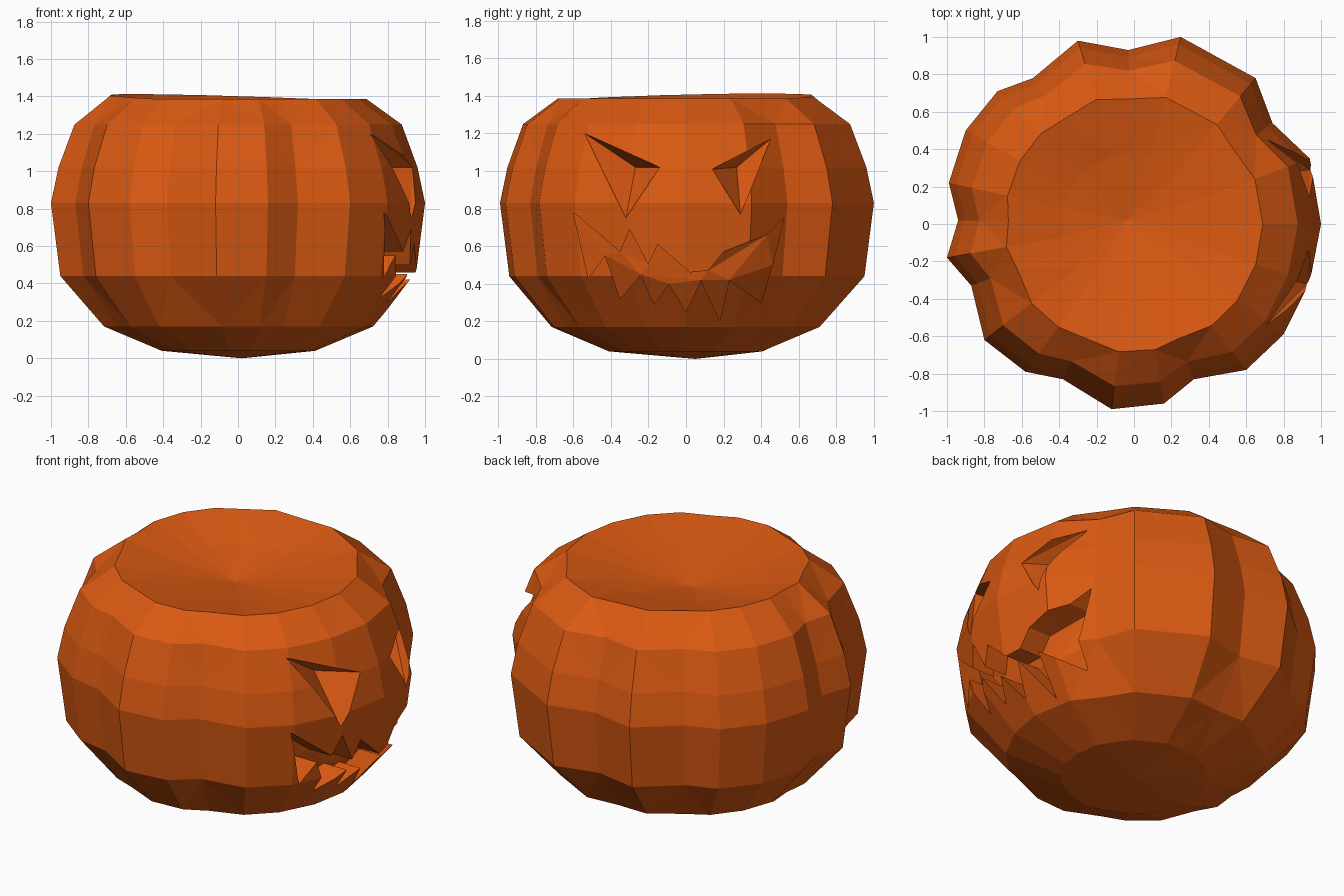
import bpy, bmesh, math
from mathutils import Vector

if "Cube" in bpy.data.objects:
    bpy.data.objects.remove(bpy.data.objects["Cube"])

# Ribbed outline seen from above (face points toward +x)
OUTLINE = [(1.0, 0.0), (0.94, 0.35), (0.74, 0.54), (0.65, 0.78), (0.25, 1.0), (-0.03, 0.93),
           (-0.3, 0.98), (-0.54, 0.78), (-0.73, 0.71), (-0.9, 0.5), (-0.99, 0.22), (-0.94, 0.02),
           (-1.0, -0.18), (-0.87, -0.33), (-0.8, -0.62), (-0.58, -0.79), (-0.38, -0.83),
           (-0.12, -0.99), (0.16, -0.96), (0.32, -0.83), (0.6, -0.78), (0.8, -0.59), (0.94, -0.31)]
# Rings: height, scale, rib strength
RINGS = [(0.04, 0.43, 0.2), (0.17, 0.74, 0.5), (0.44, 0.95, 1), (0.83, 1.0, 1),
         (1.02, 0.96, 1), (1.25, 0.88, 0.9), (1.385, 0.71, 0.4), (1.33, 0.4, 0.2)]


def interp(table, t):
    for (a, va), (b, vb) in zip(table, table[1:]):
        if t <= b:
            return va + (vb - va) * (t - a) / (b - a)
    return table[-1][1]


def surface_x(y, z):
    # approximate skin depth on the face side
    s = interp([(h, k) for h, k, _ in RINGS[:7]], z)
    side = [(-0.78, 0.6), (-0.59, 0.8), (-0.31, 0.94), (0, 1.0), (0.35, 0.94), (0.54, 0.74), (0.78, 0.65)]
    return s * interp(side, y / s)


def finish(name, bm):
    bmesh.ops.triangulate(bm, faces=bm.faces[:], ngon_method='EAR_CLIP')
    bmesh.ops.recalc_face_normals(bm, faces=bm.faces[:])
    me = bpy.data.meshes.new(name)
    bm.to_mesh(me)
    bm.free()
    ob = bpy.data.objects.new(name, me)
    bpy.context.collection.objects.link(ob)
    return ob


def bridge(bm, a, b):
    n = len(a)
    for i in range(n):
        bm.faces.new((a[i], a[(i + 1) % n], b[(i + 1) % n], b[i]))


def fan(bm, ring, tip):
    for i in range(len(ring)):
        bm.faces.new((ring[i], ring[(i + 1) % len(ring)], tip))


# Pumpkin body with a dished top
bm = bmesh.new()
loops = []
for z, s, rib in RINGS:
    loop = []
    for x, y in OUTLINE:
        v = Vector((x, y))
        v *= s * (0.95 + (v.length - 0.95) * rib) / v.length
        tilt = 0.04 * max(0, -v.x * 0.8 + v.y * 0.6) if z > 1.36 else 0
        loop.append(bm.verts.new((v.x, v.y, z + tilt)))
    loops.append(loop)
for a, b in zip(loops, loops[1:]):
    bridge(bm, a, b)
fan(bm, loops[0], bm.verts.new((0.02, 0.05, 0)))
fan(bm, loops[-1], bm.verts.new((-0.04, 0.02, 1.26)))
body = finish("pumpkin_body", bm)


def carve(name, pts, depth, tip=None):
    bm = bmesh.new()
    front = [bm.verts.new((1.2, y, z)) for y, z in pts]
    bm.faces.new(front)
    d = 0 if tip else depth
    inner = [bm.verts.new((surface_x(y, z) - d, y, z)) for y, z in pts]
    bridge(bm, front, inner)
    if tip:
        fan(bm, inner, bm.verts.new((surface_x(*tip) - depth, *tip)))
    else:
        bm.faces.new(inner)
    cutter = finish(name, bm)
    cutter.hide_render = True
    mod = body.modifiers.new(name, 'BOOLEAN')
    mod.object = cutter
    mod.operation = 'DIFFERENCE'
    mod.solver = 'EXACT'
    return cutter


# Slanted eyes and jagged mouth
cutters = [
    carve("left_eye_cutter", [(-0.54, 1.2), (-0.14, 1.02), (-0.32, 0.75)], 0.2, (-0.27, 1.02)),
    carve("right_eye_cutter", [(0.45, 1.17), (0.14, 1.01), (0.29, 0.77)], 0.2, (0.27, 1.02)),
    carve("mouth_cutter", [
        (-0.6, 0.78), (-0.52, 0.43), (-0.43, 0.55), (-0.35, 0.32), (-0.24, 0.45), (-0.17, 0.29),
        (-0.09, 0.4), (0.0, 0.25), (0.08, 0.42), (0.18, 0.2), (0.23, 0.42), (0.4, 0.3),
        (0.46, 0.5), (0.52, 0.75), (0.43, 0.66), (0.3, 0.61), (0.2, 0.57), (0.12, 0.47),
        (0.02, 0.46), (-0.15, 0.61), (-0.2, 0.5), (-0.3, 0.69), (-0.35, 0.57)], 0.15)]

# Apply the carving and remove the cutters
dg = bpy.context.evaluated_depsgraph_get()
carved = bpy.data.meshes.new_from_object(body.evaluated_get(dg))
body.modifiers.clear()
body.data = carved
for c in cutters:
    bpy.data.objects.remove(c)

# Orange skin
mat = bpy.data.materials.new("orange_skin")
mat.diffuse_color = (0.7, 0.1, 0.006, 1)
mat.use_nodes = True
mat.node_tree.nodes["Principled BSDF"].inputs["Base Color"].default_value = mat.diffuse_color
body.data.materials.clear()
body.data.materials.append(mat)
for p in body.data.polygons:
    p.use_smooth = False
    p.material_index = 0
